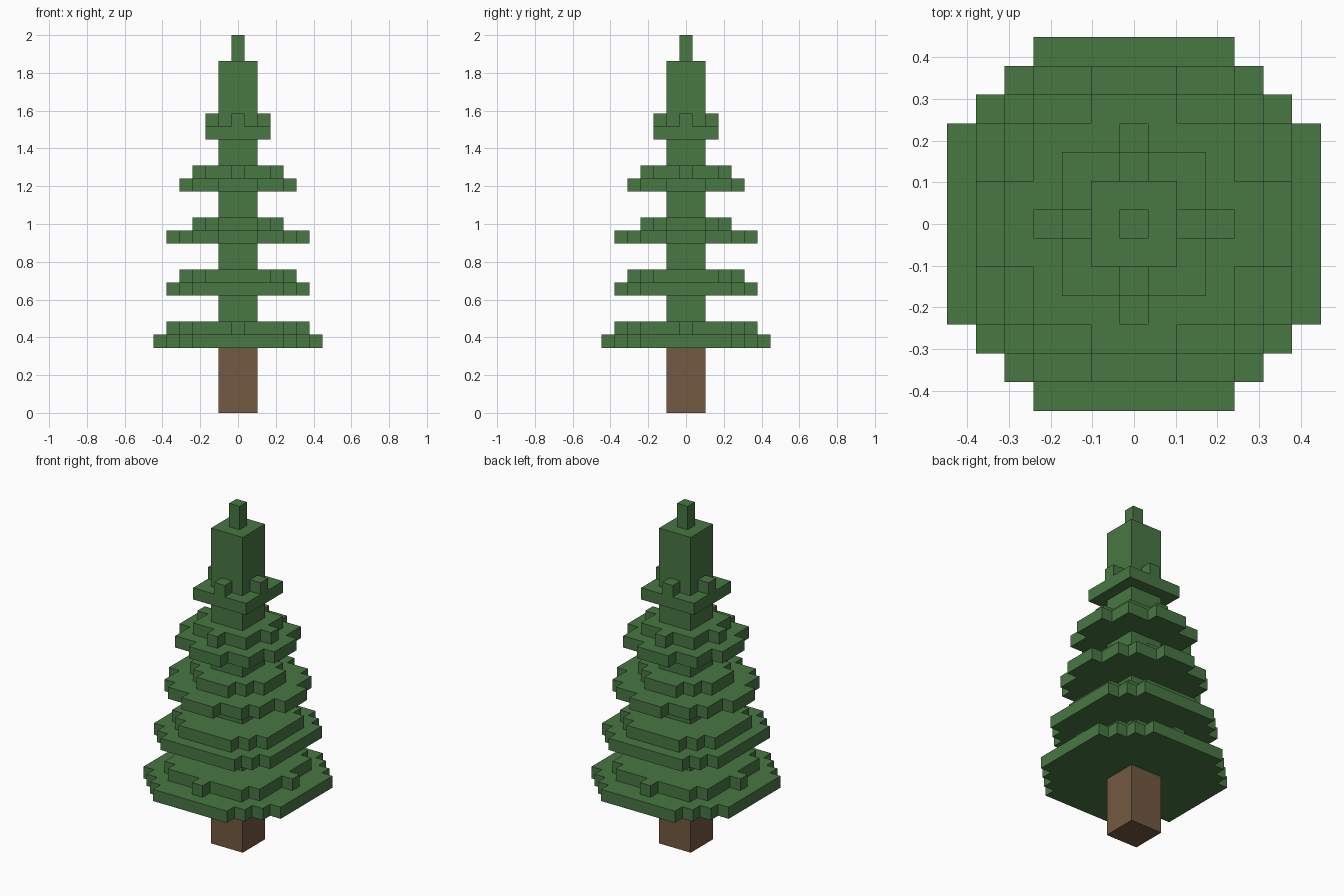
import bpy, bmesh

if "Cube" in bpy.data.objects:
    bpy.data.objects.remove(bpy.data.objects["Cube"], do_unlink=True)

UNIT = 2 / 29  # edge length of one block


def make_material(name, rgb):
    mat = bpy.data.materials.new(name)
    mat.use_nodes = True
    mat.diffuse_color = (*rgb, 1)
    bsdf = next(n for n in mat.node_tree.nodes if n.type == 'BSDF_PRINCIPLED')
    bsdf.inputs["Base Color"].default_value = (*rgb, 1)
    bsdf.inputs["Roughness"].default_value = 0.9
    return mat


GREEN = make_material("needle green", (0.065, 0.184, 0.056))
BROWN = make_material("bark brown", (0.171, 0.100, 0.053))


def stepped_slab(name, corners, bottom, top, mat):
    """Extrude a stepped outline, given as one quarter's outer blocks, and repeated four times."""
    quarter = []
    for i, (x, y) in enumerate(corners):
        if i:  # inner corner between two steps
            quarter.append((x + 0.5, corners[i - 1][1] + 0.5))
        quarter.append((x + 0.5, y + 0.5))
    outline = []
    for _ in range(4):
        outline += quarter
        quarter = [(-y, x) for x, y in quarter]

    bm = bmesh.new()
    base = bm.faces.new([bm.verts.new((x * UNIT, y * UNIT, bottom * UNIT)) for x, y in outline])
    up = bmesh.ops.extrude_face_region(bm, geom=[base], use_keep_orig=True)
    verts = [v for v in up["geom"] if isinstance(v, bmesh.types.BMVert)]
    bmesh.ops.translate(bm, verts=verts, vec=(0, 0, (top - bottom) * UNIT))
    bmesh.ops.recalc_face_normals(bm, faces=bm.faces)
    mesh = bpy.data.meshes.new(name)
    bm.to_mesh(mesh)
    bm.free()
    mesh.materials.append(mat)
    obj = bpy.data.objects.new(name, mesh)
    bpy.context.collection.objects.link(obj)


# Trunk, leafy core and tip
stepped_slab("trunk", [(1, 1)], 0, 5, BROWN)
stepped_slab("foliage_core", [(1, 1)], 5, 27, GREEN)
stepped_slab("tree_tip", [(0, 0)], 27, 29, GREEN)

# Branch tiers: level in blocks, lower slab, upper slab
tiers = [
    (5, [(6, 3), (5, 4), (4, 5), (3, 6)], [(5, 0), (4, 3), (3, 4), (0, 5)]),
    (9, [(5, 3), (4, 4), (3, 5)], [(4, 2), (3, 3), (2, 4)]),
    (13, [(5, 1), (4, 3), (3, 4), (1, 5)], [(3, 1), (2, 2), (1, 3)]),
    (17, [(4, 1), (3, 3), (1, 4)], [(3, 0), (2, 2), (0, 3)]),
    (21, [(2, 2)], [(2, 0), (0, 2)]),
]
for n, (level, lower, upper) in enumerate(tiers, 1):
    stepped_slab(f"branch_tier_{n}_lower", lower, level, level + 1, GREEN)
    stepped_slab(f"branch_tier_{n}_upper", upper, level + 1, level + 2, GREEN)
